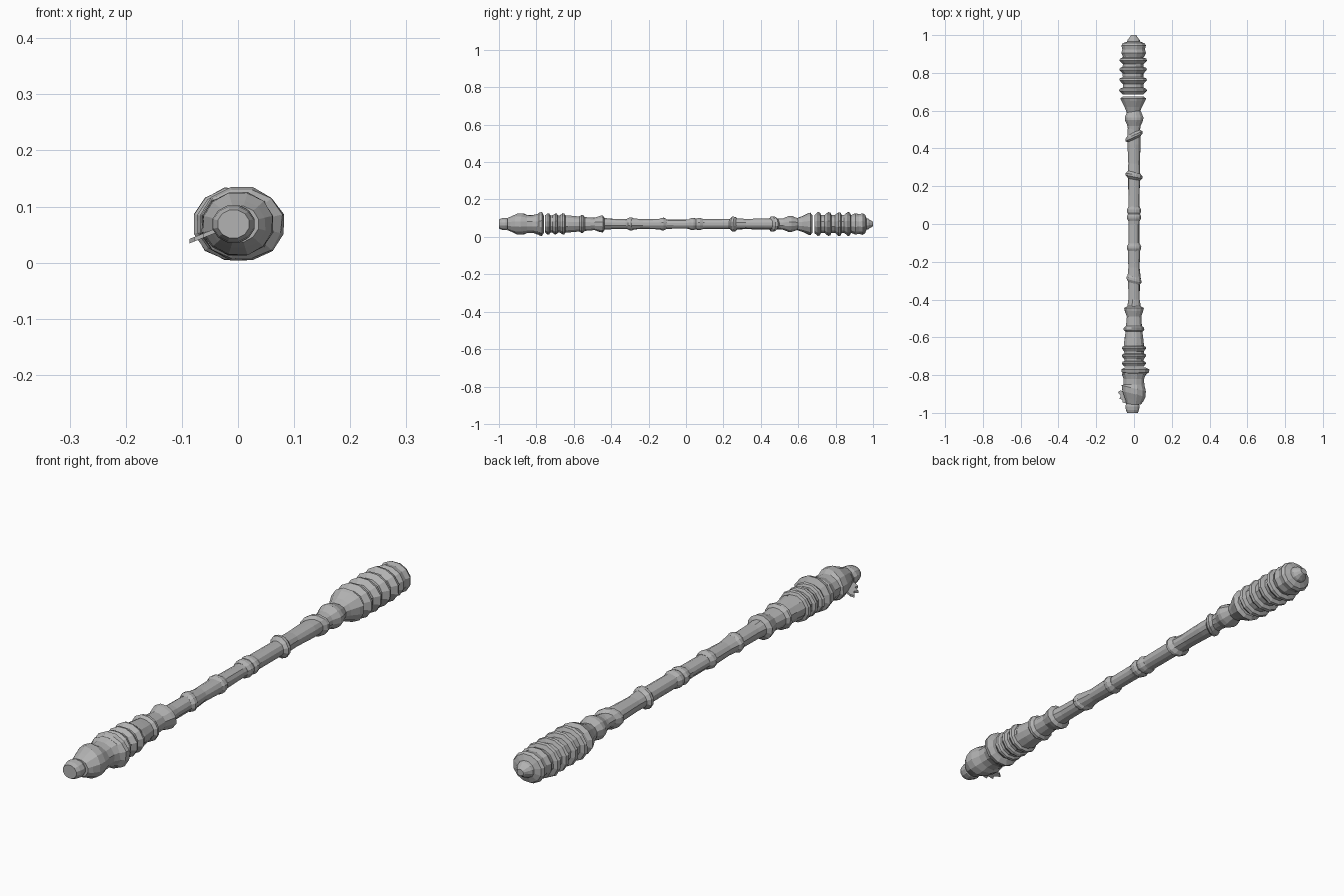
import bpy, bmesh, math, random
from mathutils import Vector

random.seed(4)
if "Cube" in bpy.data.objects:
    bpy.data.objects.remove(bpy.data.objects["Cube"], do_unlink=True)

SIDES = 12
AXIS_Z = 0.069
FLATTEN = 0.88      # the staff is slightly oval

stone = bpy.data.materials.new("plain grey")
stone.use_nodes = True
GREY = (0.45, 0.45, 0.45, 1)
stone.diffuse_color = GREY
stone.node_tree.nodes["Principled BSDF"].inputs["Base Color"].default_value = GREY


def finish(name, bm):
    bmesh.ops.recalc_face_normals(bm, faces=bm.faces)
    mesh = bpy.data.meshes.new(name)
    bm.to_mesh(mesh)
    bm.free()
    mesh.materials.append(stone)
    part = bpy.data.objects.new(name, mesh)
    bpy.context.collection.objects.link(part)
    return part


def turned(name, profile, shift=0.0, rough=0.025):
    """Turn a profile of (y, radius[, tilt]) around the long axis."""
    bm = bmesh.new()
    rings = []
    for y, radius, *rest in profile:
        tilt = rest[0] if rest else 0
        ring = []
        for i in range(SIDES):
            angle = math.tau * (i + 0.5) / SIDES
            r = radius * (1 + random.uniform(-rough, rough))
            x, z = r * math.cos(angle), r * math.sin(angle) * FLATTEN
            ring.append(bm.verts.new((x + shift, y + tilt * x, z + AXIS_Z)))
        rings.append(ring)
    for a, b in zip(rings, rings[1:]):
        for i in range(SIDES):
            j = (i + 1) % SIDES
            bm.faces.new((a[i], a[j], b[j], b[i]))
    bm.faces.new(rings[0])
    bm.faces.new(rings[-1])
    return finish(name, bm)


def ridges(centres, peak, valley, half, lean=0.0):
    """Profile of sharp ridges with a valley on each side of every peak."""
    points = []
    for y in centres:
        points += [(y - half, valley), (y - half * 0.2, peak, lean),
                   (y + half * 0.25, peak * 0.96, lean), (y + half * 0.5, valley, lean)]
    return points


# Butt: end knob and swollen grip
turned("butt_knob", [(-1, .029), (-.985, .036), (-.965, .039), (-.95, .034), (-.94, .038)], -.008, 0)
turned("butt_grip", [(-.955, .038), (-.93, .05, -.2), (-.9, .064, -.25), (-.87, .066, -.25),
                     (-.85, .056), (-.82, .056), (-.795, .065), (-.78, .06)])
turned("grip_collar", [(-.8, .054), (-.785, .073), (-.77, .076), (-.76, .055)], .007)
turned("grip_rings", ridges([-.735, -.695, -.655], .066, .053, .02) + [(-.63, .053)])
turned("grip_neck", [(-.64, .054), (-.6, .05), (-.57, .046), (-.56, .056), (-.55, .055),
                     (-.54, .043), (-.49, .039), (-.46, .05), (-.445, .053), (-.435, .036)])

# Long slender shaft, gently flared between collars
turned("shaft", [(-.45, .038), (-.4, .032), (-.31, .031), (-.29, .036), (-.23, .03),
                 (-.14, .033), (-.1, .03), (0, .029), (.05, .033), (.1, .031),
                 (.24, .032), (.27, .034), (.32, .031), (.42, .035), (.52, .033)], rough=.04)
for label, y, radius, tilt in [("lower", -.295, .04, -.25), ("middle", -.125, .039, 0),
                               ("centre_front", .035, .038, 0), ("centre_back", .07, .038, 0),
                               ("upper", .255, .046, -.2), ("top", .465, .046, .45)]:
    turned(label + "_collar", [(y - .02, .031, tilt), (y - .006, radius, tilt),
                               (y + .006, radius, tilt), (y + .022, .031, tilt)])

# Head: bead, ridged club and tip
turned("head_bead", [(.49, .032), (.52, .036), (.55, .05), (.565, .05), (.6, .036), (.62, .042)])
turned("head_base", [(.59, .036), (.62, .048), (.65, .064), (.665, .07), (.675, .056)], -.004)
turned("head_ridges", ridges([.71, .765, .82, .87], .075, .056, .024) + [(.9, .056)], -.005)
turned("head_crown", [(.885, .057), (.905, .067), (.925, .062), (.945, .067), (.957, .06),
                      (.965, .036), (.975, .033), (.985, .024), (1, .014)], -.002, .01)

# Ragged chip hanging off the side of the grip
bm = bmesh.new()
outline = [(-.04, -.95), (-.062, -.945), (-.06, -.93), (-.078, -.925),
           (-.07, -.91), (-.086, -.89), (-.074, -.882), (-.04, -.885)]
face = bm.faces.new([bm.verts.new((x, y, AXIS_Z + x * .4)) for x, y in outline])
lifted = bmesh.ops.extrude_face_region(bm, geom=[face])["geom"]
bmesh.ops.translate(bm, vec=Vector((0, 0, .008)),
                    verts=[v for v in lifted if isinstance(v, bmesh.types.BMVert)])
finish("side_chip", bm)
